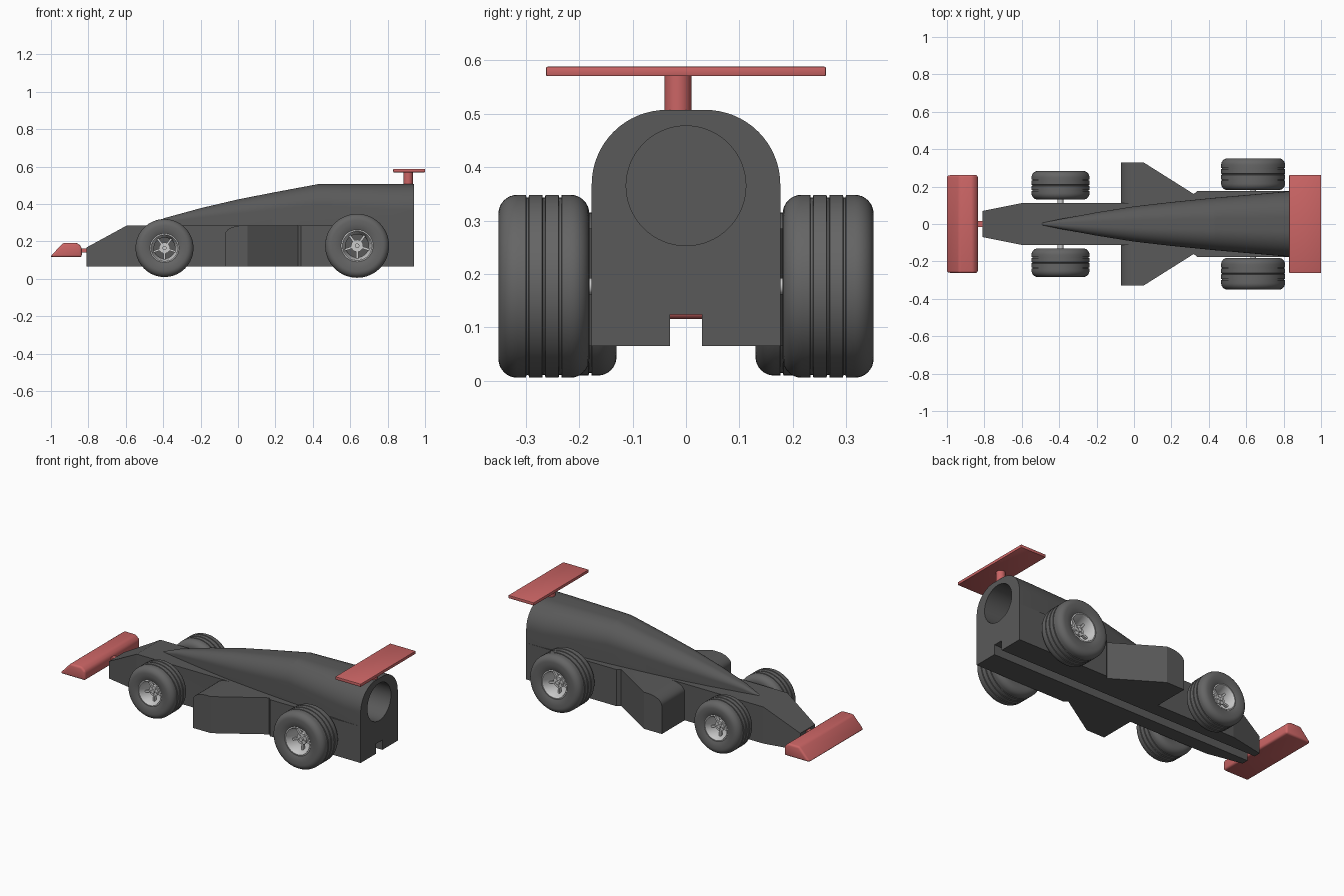
import bpy, bmesh, math
from mathutils import Matrix, Vector

if "Cube" in bpy.data.objects:
    bpy.data.objects.remove(bpy.data.objects["Cube"])


def material(name, rgb):
    m = bpy.data.materials.new(name)
    m.diffuse_color = (*rgb, 1)
    m.use_nodes = True
    m.node_tree.nodes["Principled BSDF"].inputs["Base Color"].default_value = m.diffuse_color
    return m


DARK = material("dark_grey", (0.10, 0.10, 0.10))
RUBBER = material("rubber", (0.13, 0.13, 0.13))
RED = material("red", (0.60, 0.13, 0.13))


def finish(name, bm, mat=None, angle=30):
    bmesh.ops.recalc_face_normals(bm, faces=bm.faces[:])
    me = bpy.data.meshes.new(name)
    bm.to_mesh(me)
    bm.free()
    ob = bpy.data.objects.new(name, me)
    bpy.context.collection.objects.link(ob)
    if mat:
        me.materials.append(mat)
    smooth(ob, angle)
    return ob


def smooth(ob, angle):
    bpy.ops.object.select_all(action='DESELECT')
    ob.select_set(True)
    bpy.context.view_layer.objects.active = ob
    bpy.ops.object.shade_smooth_by_angle(angle=math.radians(angle))


def box(bm, x0, x1, y0, y1, z0, z1, turn=Matrix()):
    size = Matrix.Diagonal((x1 - x0, y1 - y0, z1 - z0, 1))
    mid = Matrix.Translation(((x0 + x1) / 2, (y0 + y1) / 2, (z0 + z1) / 2))
    bmesh.ops.create_cube(bm, size=1, matrix=turn @ mid @ size)


def cylinder(bm, centre, r, depth, axis, n=32):
    rot = {'X': Matrix.Rotation(math.pi / 2, 4, 'Y'),
           'Y': Matrix.Rotation(math.pi / 2, 4, 'X'), 'Z': Matrix()}[axis]
    bmesh.ops.create_cone(bm, cap_ends=True, segments=n, radius1=r, radius2=r,
                          depth=depth, matrix=Matrix.Translation(centre) @ rot)


def loft(bm, rings, closed=False):
    vs = [[bm.verts.new(p) for p in ring] for ring in rings]
    n = len(vs[0])
    for i in range(len(vs) if closed else len(vs) - 1):
        a, b = vs[i], vs[(i + 1) % len(vs)]
        for j in range(n):
            bm.faces.new((a[j], a[(j + 1) % n], b[(j + 1) % n], b[j]))
    if not closed:
        bm.faces.new(vs[0])
        bm.faces.new(vs[-1])


def prism_y(bm, outline, y0, y1):
    loft(bm, [[(x, y, z) for x, z in outline] for y in (y0, y1)])


def lathe(bm, profile, n=64):
    # closed (y, radius) profile spun round the y axis
    loft(bm, [[(r * math.cos(t), y, r * math.sin(t)) for y, r in profile]
              for t in (2 * math.pi * k / n for k in range(n))], closed=True)


def boolean(ob, other, op):
    mod = ob.modifiers.new(op, 'BOOLEAN')
    mod.operation, mod.object, mod.solver = op, other, 'EXACT'
    bpy.context.view_layer.objects.active = ob
    bpy.ops.object.modifier_apply(modifier=mod.name)
    bpy.data.objects.remove(other)


# body: low hull (x, half width, top height)
BASE, DECK = 0.065, 0.285
hull = [(-0.81, 0.07, 0.168), (-0.595, 0.113, DECK), (0.305, 0.113, DECK),
        (0.32, 0.16, DECK), (0.338, 0.177, DECK), (0.94, 0.177, DECK)]
bm = bmesh.new()
loft(bm, [[(x, -w, BASE), (x, w, BASE), (x, w, t), (x, -w, t)] for x, w, t in hull])
body = finish("body", bm, DARK)

# body: rounded engine cover growing towards the rear (x, half width, top)
cover = [(-0.50, 0.004, 0.283), (-0.39, 0.027, 0.326), (-0.2, 0.062, 0.378),
         (0, 0.094, 0.425), (0.2, 0.117, 0.464), (0.43, 0.140, 0.507),
         (0.83, 0.175, 0.507), (0.94, 0.1765, 0.507)]


def arch(x, w, top, n=16):
    r = min(0.8 * w, 0.14)
    pts = [(x, w, 0.2)]
    for side in (1, -1):
        for k in range(n + 1):
            t = math.pi / 2 * (k if side == 1 else n - k) / n
            pts.append((x, side * (w - r + r * math.cos(t)), top - r + r * math.sin(t)))
    return pts + [(x, -w, 0.2)]


bm = bmesh.new()
loft(bm, [arch(*s) for s in cover])
boolean(body, finish("engine_cover", bm, DARK), 'UNION')

# round rear bore and the slot along the underside
bm = bmesh.new()
cylinder(bm, (0.775, 0, 0.365), 0.112, 0.45, 'X', 64)
boolean(body, finish("bore_cutter", bm, DARK), 'DIFFERENCE')
bm = bmesh.new()
box(bm, -1, 1.1, -0.03, 0.03, 0, 0.124)
boolean(body, finish("slot_cutter", bm, DARK), 'DIFFERENCE')
smooth(body, 9)

# side pods: rounded front top edge, rear outer corner sliced diagonally
for s, side in ((-1, "right"), (1, "left")):
    bm = bmesh.new()
    nose = [(0.02 - 0.09 * math.cos(t), 0.235 + 0.05 * math.sin(t))
            for t in (math.pi / 2 * k / 8 for k in range(9))]
    prism_y(bm, [(-0.07, BASE)] + nose + [(0.32, DECK), (0.32, BASE)], s * 0.11, s * 0.33)
    cut = bmesh.ops.bisect_plane(bm, geom=bm.verts[:] + bm.edges[:] + bm.faces[:],
                                 plane_co=(0.05, s * 0.33, 0),
                                 plane_no=(0.17, s * 0.27, 0), clear_outer=True)
    bmesh.ops.holes_fill(bm, edges=[e for e in bm.edges if e.is_boundary])
    finish(side + "_side_pod", bm, DARK, 20)

# front wing and its strut
bm = bmesh.new()
prism_y(bm, [(-1.006, 0.116), (-0.935, 0.193), (-0.86, 0.193), (-0.835, 0.17),
             (-0.835, 0.116)], -0.262, 0.262)
bmesh.ops.bevel(bm, geom=bm.edges[:], offset=0.012, segments=3, profile=0.5,
                affect='EDGES', clamp_overlap=True)
finish("front_wing", bm, RED)
bm = bmesh.new()
box(bm, -0.845, -0.80, -0.015, 0.015, 0.14, 0.163)
finish("front_wing_strut", bm, RED)

# rear wing and its post
bm = bmesh.new()
box(bm, 0.83, 1.0, -0.262, 0.262, 0.57, 0.588)
bmesh.ops.bevel(bm, geom=bm.edges[:], offset=0.003, segments=2, profile=0.5, affect='EDGES')
finish("rear_wing", bm, RED)
bm = bmesh.new()
cylinder(bm, (0.91, -0.015, 0.537), 0.025, 0.074, 'Z')
finish("rear_wing_post", bm, RED)


def tyre_profile(a, R):
    c = 0.035
    pts = [(-0.88 * a, 0.48 * R), (-0.97 * a, 0.58 * R), (-a, 0.7 * R)]
    arc = [math.pi / 2 * k / 8 for k in range(9)]
    pts += [(-a + c - c * math.cos(t), R - c + c * math.sin(t)) for t in arc]
    for g in (-0.36 * a, 0, 0.36 * a):          # tread grooves
        pts += [(g - 0.003, R), (g - 0.002, R - 0.005), (g + 0.002, R - 0.005), (g + 0.003, R)]
    pts += [(a - c + c * math.cos(t), R - c + c * math.sin(t)) for t in reversed(arc)]
    return pts + [(a, 0.7 * R), (0.97 * a, 0.58 * R), (0.88 * a, 0.48 * R)]


# wheels: position, radius and half width per axle
for axle, x, z, R, yc, a in (("front", -0.393, 0.165, 0.155, 0.207, 0.077),
                             ("rear", 0.637, 0.177, 0.171, 0.266, 0.085)):
    for s, side in ((-1, "right"), (1, "left")):
        bm = bmesh.new()
        lathe(bm, tyre_profile(a, R))
        tyre = finish(f"{axle}_{side}_tyre", bm, RUBBER)

        # dished rim with five spokes, hub and wheel nuts
        bm = bmesh.new()
        lathe(bm, [(-0.9 * a, 0.50 * R), (-0.92 * a, 0.46 * R), (-0.8 * a, 0.43 * R),
                   (0, 0.36 * R), (0.8 * a, 0.43 * R), (0.92 * a, 0.46 * R),
                   (0.9 * a, 0.50 * R), (0.8 * a, 0.50 * R), (-0.8 * a, 0.50 * R)])
        cylinder(bm, (0, s * 0.3 * a, 0), 0.19 * R, 0.3 * a, 'Y')
        cylinder(bm, (0, s * 0.45 * a, 0), 0.07 * R, 0.25 * a, 'Y', 16)
        for k in range(5):
            t = 2 * math.pi * k / 5 + math.pi / 2
            box(bm, 0.12 * R, 0.40 * R, s * 0.3 * a - 0.008, s * 0.3 * a + 0.008,
                -0.035 * R, 0.035 * R, Matrix.Rotation(t, 4, 'Y'))
            u = t + math.pi / 5
            cylinder(bm, (0.13 * R * math.cos(u), s * 0.46 * a, 0.13 * R * math.sin(u)),
                     0.03 * R, 0.1 * a, 'Y', 8)
        rim = finish(f"{axle}_{side}_rim", bm)
        for ob in (tyre, rim):
            ob.location = Vector((x, s * yc, z))

    # axle joining the two wheels
    bm = bmesh.new()
    cylinder(bm, (x, 0, z), 0.015, 2 * yc, 'Y', 24)
    finish(axle + "_axle", bm)
